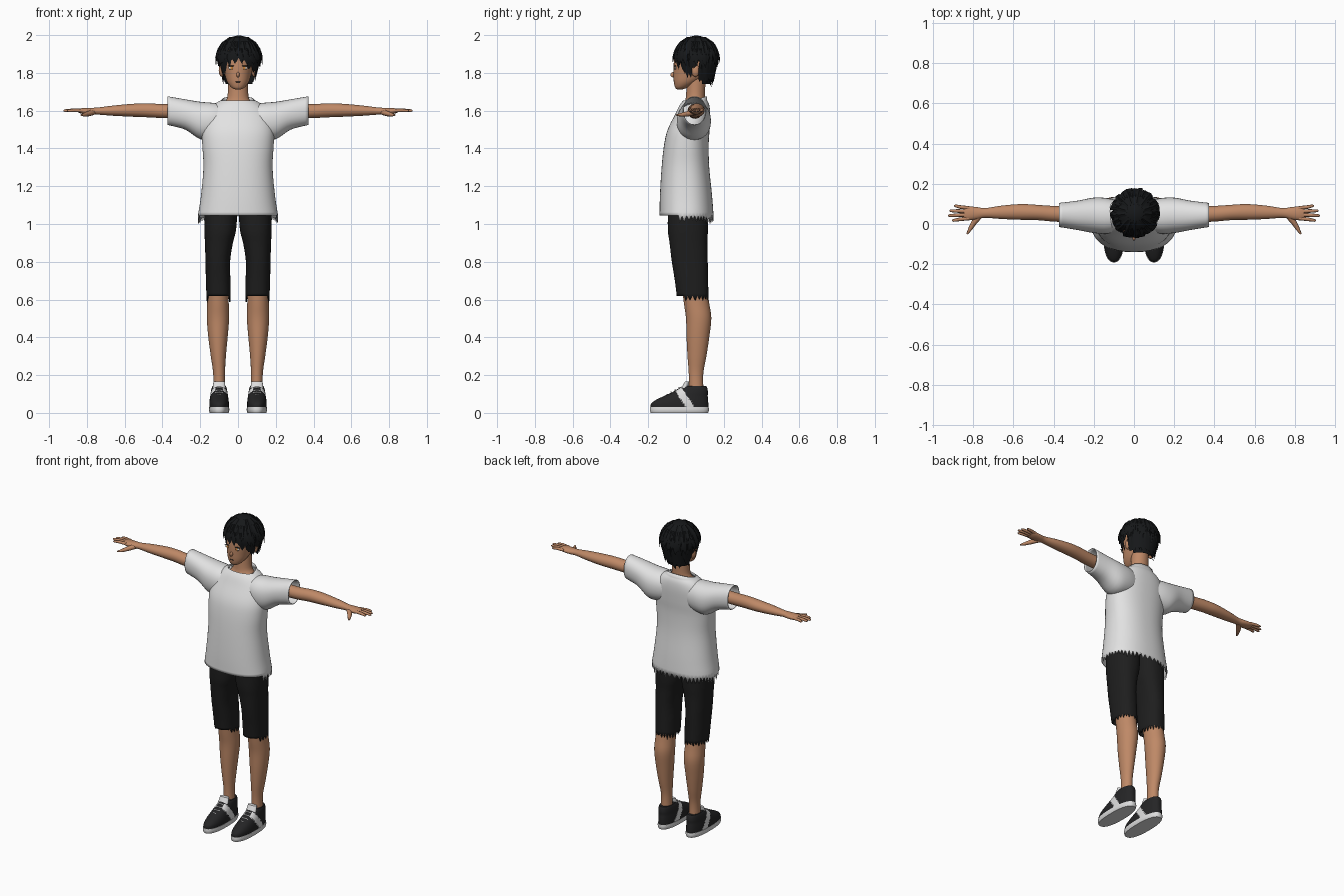
import bpy, bmesh, math, random
from mathutils import Vector, Matrix

random.seed(4)
if "Cube" in bpy.data.objects:
    bpy.data.objects.remove(bpy.data.objects["Cube"])


def material(name, *rgb):
    m = bpy.data.materials.new(name)
    m.use_nodes = True
    m.diffuse_color = (*rgb, 1)
    bsdf = m.node_tree.nodes["Principled BSDF"]
    bsdf.inputs["Base Color"].default_value = (*rgb, 1)
    bsdf.inputs["Roughness"].default_value = 0.8
    return m


SKIN = material("skin", .52, .25, .135)
SHIRT = material("shirt white", .76, .76, .76)
SHORTS = material("shorts black", .013, .013, .013)
HAIR = material("hair black", .008, .009, .010)
SHOE = material("shoe black", .018, .018, .019)
TRIM = material("shoe white", .72, .72, .72)
AMBER = material("amber iris", .6, .22, .04)
EYE = material("eye white", .75, .7, .65)


def finish(bm, name, mats, mirror=False, smooth=50, thick=0):
    bmesh.ops.recalc_face_normals(bm, faces=bm.faces[:])
    mesh = bpy.data.meshes.new(name)
    bm.to_mesh(mesh)
    bm.free()
    ob = bpy.data.objects.new(name, mesh)
    bpy.context.scene.collection.objects.link(ob)
    for m in mats:
        mesh.materials.append(m)
    if smooth:
        bpy.ops.object.select_all(action="DESELECT")
        ob.select_set(True)
        bpy.context.view_layer.objects.active = ob
        bpy.ops.object.shade_smooth_by_angle(angle=math.radians(smooth))
    if thick:
        ob.modifiers.new("thickness", "SOLIDIFY").thickness = thick
    if mirror:
        ob.modifiers.new("mirror", "MIRROR")
    return ob


def spline(rows, steps):
    out = []
    for i in range(len(rows) - 1):
        quad = [rows[min(max(i + j, 0), len(rows) - 1)] for j in (-1, 0, 1, 2)]
        for k in range(steps):
            t = k / steps
            out.append([b + .5 * t * (c - a + t * (2*a - 5*b + 4*c - d + t * (3*b - a - 3*c + d)))
                        for a, b, c, d in zip(*quad)])
    return out + [rows[-1]]


def loft(name, rows, mats, axis="Z", n=32, power=2, steps=4, caps=True, jag=None,
         tilt=0, rule=None, cut=None, **kw):
    """Rows are (position, centre a, centre b, radius a, radius b) along the axis."""
    bm = bmesh.new()
    rings = []
    rows = spline(rows, steps)
    for r, (t, ca, cb, ra, rb) in enumerate(rows):
        ring = []
        for i in range(n):
            u = 2 * math.pi * i / n
            c, s = math.cos(u), math.sin(u)
            a = ca + ra * math.copysign(abs(c) ** (2 / power), c)
            b = cb + rb * math.copysign(abs(s) ** (2 / power), s)
            h = t
            if jag and r == 0 and i % 2 and b > jag[1]:
                h -= jag[0] * random.uniform(.5, 1)
            if tilt and r == len(rows) - 1:
                h += tilt * (b - cb) - (.012 * (i % 4 == 0) if b < cb else 0)
            ring.append(bm.verts.new((a, b, h) if axis == "Z" else (h, a, b)))
        rings.append(ring)
    for lo, hi in zip(rings, rings[1:]):
        for i in range(n):
            j = (i + 1) % n
            bm.faces.new((lo[i], lo[j], hi[j], hi[i]))
    if caps:
        bm.faces.new(rings[0])
        bm.faces.new(rings[-1])
    if cut:
        gone = [f for f in bm.faces if cut(f.calc_center_median())]
        bmesh.ops.delete(bm, geom=gone, context="FACES")
    if rule:
        for f in bm.faces:
            f.material_index = rule(f.calc_center_median())
    return finish(bm, name, mats, **kw)


def blob(name, loc, size, mat, mirror=True):
    bm = bmesh.new()
    bmesh.ops.create_uvsphere(bm, u_segments=16, v_segments=10, radius=1,
                              matrix=Matrix.Translation(loc) @ Matrix.Diagonal((*size, 1)))
    return finish(bm, name, [mat], mirror)


def tube(name, points, radii, mat):
    cu = bpy.data.curves.new(name, "CURVE")
    cu.dimensions = "3D"
    cu.bevel_depth, cu.bevel_resolution, cu.use_fill_caps = 1, 2, True
    sp = cu.splines.new("POLY")
    sp.points.add(len(points) - 1)
    for p, co, r in zip(sp.points, points, radii):
        p.co, p.radius = (*co, 1), r
    cu.materials.append(mat)
    ob = bpy.data.objects.new(name, cu)
    bpy.context.scene.collection.objects.link(ob)
    ob.modifiers.new("mirror", "MIRROR")


# Shirt: body with torn hem and collar, plus open sleeves
loft("shirt_body", [(1.045, 0, .003, .212, .143), (1.15, 0, 0, .196, .138), (1.3, 0, -.003, .183, .126),
                    (1.42, 0, .002, .189, .118), (1.5, 0, .014, .19, .111), (1.58, 0, .035, .17, .093),
                    (1.63, 0, .045, .13, .078), (1.658, 0, .05, .085, .06)],
     [SHIRT], n=96, power=2.3, caps=False, jag=(.045, -.04), tilt=.3, thick=.004)
loft("shirt_sleeves", [(.06, .04, 1.55, .07, .08), (.13, .04, 1.546, .088, .095), (.2, .043, 1.548, .088, .099),
                       (.28, .043, 1.58, .073, .08), (.372, .045, 1.6, .06, .076)],
     [SHIRT], axis="X", power=2.2, caps=False, mirror=True, thick=.004)

# Shorts with torn back hems
loft("shorts", [(.62, .103, .035, .064, .084), (.7, .105, .029, .065, .088), (.8, .107, .02, .065, .095),
                (.9, .101, .013, .074, .1), (.97, .094, .01, .084, .106), (1.1, .09, .01, .088, .106)],
     [SHORTS], n=48, power=2.3, caps=False, jag=(.035, -.01), mirror=True, thick=.004)

# Legs and arms
loft("legs", [(.08, .1, .055, .034, .04), (.2, .1, .053, .031, .038), (.3, .104, .058, .04, .05),
              (.4, .106, .063, .051, .06), (.5, .106, .067, .059, .067), (.58, .106, .056, .057, .067),
              (.7, .106, .04, .055, .065)], [SKIN], mirror=True)
loft("arms", [(.22, .048, 1.597, .04, .04), (.38, .05, 1.597, .039, .037), (.48, .057, 1.602, .038, .037),
              (.56, .06, 1.602, .039, .034), (.66, .058, 1.6, .033, .027), (.74, .055, 1.598, .024, .019),
              (.78, .054, 1.597, .03, .018), (.82, .053, 1.598, .034, .016), (.845, .054, 1.6, .03, .01)],
     [SKIN], axis="X", n=24, mirror=True)
for finger, y, tip_y, length in (("index", .028, .018, .905), ("middle", .046, .042, .925),
                                 ("ring", .063, .066, .918), ("little", .079, .09, .895)):
    mid = ((.83 + length) / 2, (y + tip_y) / 2, 1.602)
    tube(finger + "_fingers", [(.82, y, 1.6), mid, (length - .008, tip_y, 1.6), (length, tip_y, 1.6)],
         (.0095, .009, .007, .003), SKIN)
tube("thumbs", [(.765, .045, 1.593), (.795, .008, 1.583), (.815, -.025, 1.578), (.83, -.05, 1.577)],
     (.016, .014, .01, .004), SKIN)

# Neck, head and face
loft("neck", [(1.57, 0, .04, .12, .075), (1.62, 0, .045, .092, .068), (1.645, 0, .048, .07, .055),
              (1.68, 0, .05, .055, .05), (1.78, 0, .055, .052, .05)], [SKIN])
loft("head", [(1.712, 0, -.034, .013, .012), (1.722, 0, -.024, .034, .033), (1.75, 0, .0, .056, .064),
              (1.79, 0, .025, .07, .091), (1.85, 0, .043, .083, .108), (1.92, 0, .05, .083, .103),
              (1.97, 0, .055, .045, .055)], [SKIN], power=2.1)
blob("nose", (0, -.066, 1.79), (.009, .017, .014), SKIN, False)
blob("ears", (.086, .05, 1.812), (.016, .022, .033), SKIN)
blob("eye_whites", (.033, -.057, 1.826), (.018, .005, .009), EYE)
blob("irises", (.033, -.061, 1.826), (.008, .003, .009), AMBER)
blob("lashes", (.034, -.058, 1.837), (.021, .006, .003), HAIR)
blob("mouth", (0, -.063, 1.752), (.016, .003, .002), HAIR, False)

# Hair: cap over the skull, then tiers of pointed locks
MID = Vector((.005, .055, 0))


def hair_radius(z):
    h = z - 1.88
    return .114 * math.sqrt(max(0, 1 - (h / .118) ** 2)) if h > 0 else .114 + .24 * h


heights = [1.74 + .02 * i for i in range(12)] + [1.975, 1.985, 1.992, 1.997]
loft("hair_cap", [(z, MID.x, MID.y, hair_radius(z) - .004, hair_radius(z) - .004) for z in heights],
     [HAIR], steps=1, cut=lambda c: c.z < 1.865 and c.y < .078)

bm = bmesh.new()


def lock(az, top, tip, width, flare):
    twist = random.uniform(-.2, .2)
    last = None
    for k in range(7):
        t = k / 6
        z = top + (tip - top) * t
        a = az + twist * t * t
        out = Vector((math.cos(a), math.sin(a), 0))
        side = Vector((-out.y, out.x, 0)) * width * (1 - t) ** .6 * (.5 + t)
        p = MID + out * (hair_radius(z) + flare * t * t) + Vector((0, 0, z))
        fat = out * .009 * (1 - t)
        ring = [bm.verts.new(q) for q in (p + side, p + fat, p - side, p - fat)]
        if last:
            for i in range(4):
                bm.faces.new((last[i], last[(i + 1) % 4], ring[(i + 1) % 4], ring[i]))
        last = ring


for top, count, width, flare, drop in ((1.99, 13, .02, .02, .11), (1.965, 20, .024, .014, .07),
                                       (1.93, 26, .022, .008, 0), (1.9, 30, .018, .002, 0)):
    for i in range(count):
        az = 2 * math.pi * (i + random.uniform(-.3, .3)) / count
        front = -math.sin(az)
        tip = 1.77 + .06 * max(front, 0) ** 2 - .035 * max(-front, 0)
        if -.2 < front < .25:
            tip = 1.825
        if drop:
            tip = max(tip, top - .04 - drop)
        lock(az, top, tip + random.uniform(-.016, .012), width, flare)
bmesh.ops.remove_doubles(bm, verts=bm.verts[:], dist=.0001)
finish(bm, "hair_locks", [HAIR], smooth=30)

# Shoes: sole, striped upper, tongue and laces
loft("shoe_soles", [(0, .1, -.035, .05, .152), (.014, .1, -.035, .054, .156), (.03, .1, -.035, .053, .155)],
     [TRIM], n=48, power=2.4, mirror=True)


def stripe(c):
    return int(abs(c.y - .042 + .65 * c.z) < .022 and abs(c.x - .1) > .02)


loft("shoe_uppers", [(.03, .1, -.035, .052, .153), (.05, .1, -.033, .052, .151), (.07, .1, -.02, .05, .137),
                     (.09, .1, .0, .047, .115), (.11, .1, .022, .044, .094), (.13, .1, .037, .04, .076),
                     (.142, .1, .046, .035, .062)],
     [SHOE, TRIM], n=96, power=2.3, rule=stripe, mirror=True)
loft("shoe_tongues", [(.1, .1, -.03, .03, .02), (.135, .1, -.006, .033, .018), (.165, .1, .006, .03, .012)],
     [TRIM], n=24, mirror=True)
for i in range(4):
    y, z = -.1 + .021 * i, .098 + .012 * i
    tube("lace_%d" % (i + 1), [(.08, y + .008, z - .006), (.1, y, z), (.12, y + .008, z - .006)],
         (.003, .003, .003), TRIM)
